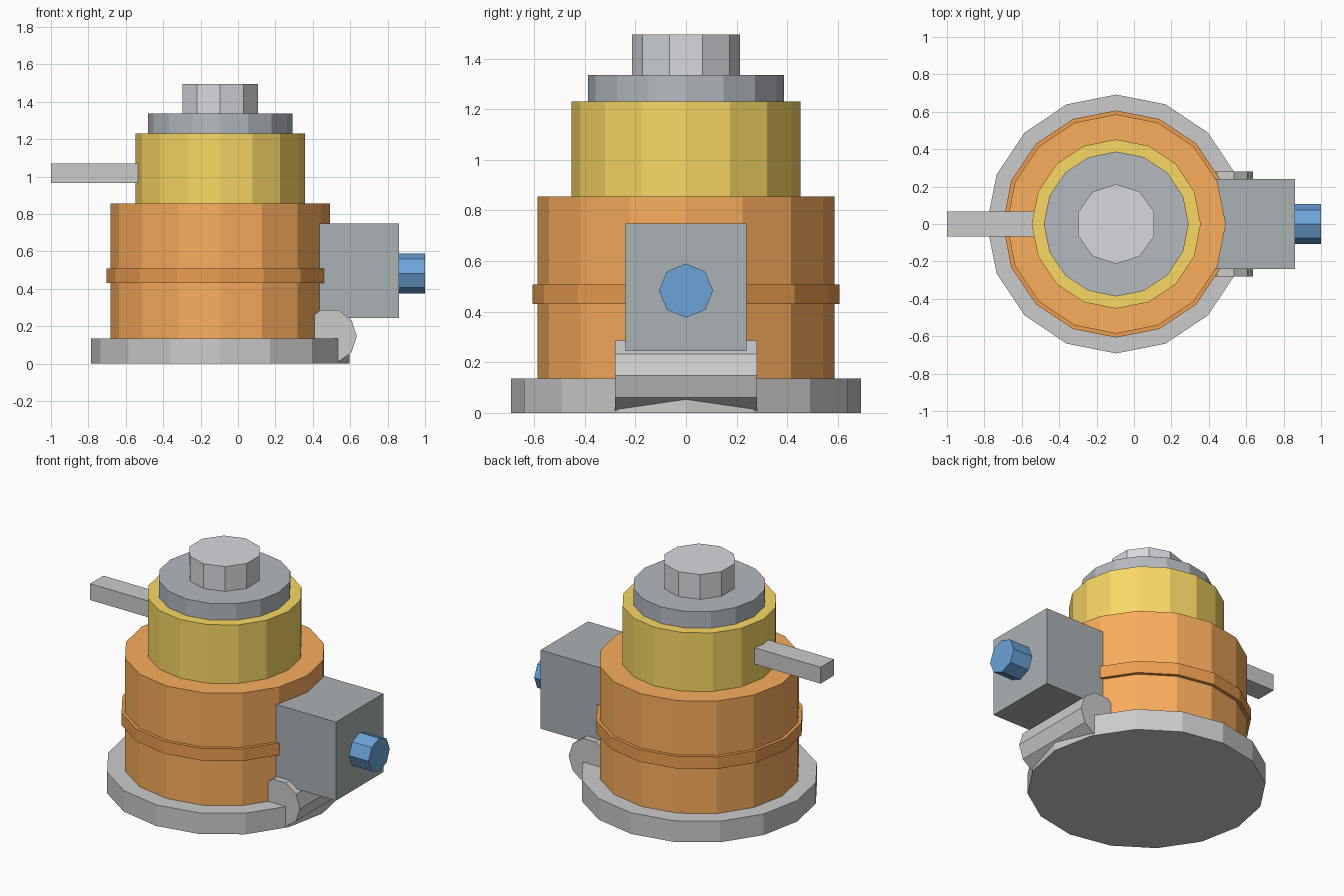
import bpy, math

if "Cube" in bpy.data.objects:
    bpy.data.objects.remove(bpy.data.objects["Cube"])

CX = -0.095  # axis of the turned body


def paint(obj, name, rgb):
    if rgb:
        mat = bpy.data.materials.get(name) or bpy.data.materials.new(name)
        mat.diffuse_color = (*rgb, 1)
        mat.use_nodes = True
        mat.node_tree.nodes["Principled BSDF"].inputs["Base Color"].default_value = mat.diffuse_color
        obj.data.materials.append(mat)


def prism(name, r, sides, z0, z1, color=None):
    bpy.ops.mesh.primitive_cylinder_add(vertices=sides, radius=r, depth=z1 - z0,
                                        location=(CX, 0, (z0 + z1) / 2))
    obj = bpy.context.object
    obj.name = name
    paint(obj, name, color)
    return obj


def box(name, lo, hi, color=None):
    bpy.ops.mesh.primitive_cube_add(size=1, location=[(a + b) / 2 for a, b in zip(lo, hi)])
    obj = bpy.context.object
    obj.name = name
    obj.scale = [b - a for a, b in zip(lo, hi)]
    paint(obj, name, color)
    return obj


ORANGE = (0.95, 0.42, 0.11)
DARK_ORANGE = (0.84, 0.34, 0.08)
YELLOW = (0.95, 0.69, 0.13)
SLATE = (0.46, 0.49, 0.52)
STEEL = (0.67, 0.69, 0.72)
DARK_GREY = (0.41, 0.44, 0.46)
BLUE = (0.15, 0.37, 0.69)

# Stacked body, bottom to top
prism("base_plate", 0.692, 16, 0, 0.135)
prism("lower_housing", 0.586, 16, 0.135, 0.855, ORANGE)
prism("housing_band", 0.607, 16, 0.43, 0.508, DARK_ORANGE)
prism("upper_housing", 0.452, 16, 0.855, 1.23, YELLOW)
prism("top_flange", 0.387, 16, 1.23, 1.336, SLATE)
prism("top_cap", 0.213, 10, 1.336, 1.495, STEEL)

# Side lever
box("lever", (-1.0, -0.067, 0.965), (-0.5, 0.067, 1.07))

# Connector block with its plug
box("connector_block", (0.4, -0.24, 0.245), (0.862, 0.24, 0.748), DARK_GREY)
plug = prism("plug", 0.107, 8, 0, 0.16, BLUE)
plug.rotation_euler = (0, math.pi / 2, 0)
plug.location = (0.92, 0, 0.483)

# Cross roller under the block, a corner pointing to +x
roller = prism("cross_roller", 0.147, 10, 0, 0.56)
roller.rotation_euler = (math.pi / 2, math.pi / 2, 0)
roller.location = (0.488, 0, 0.147)
